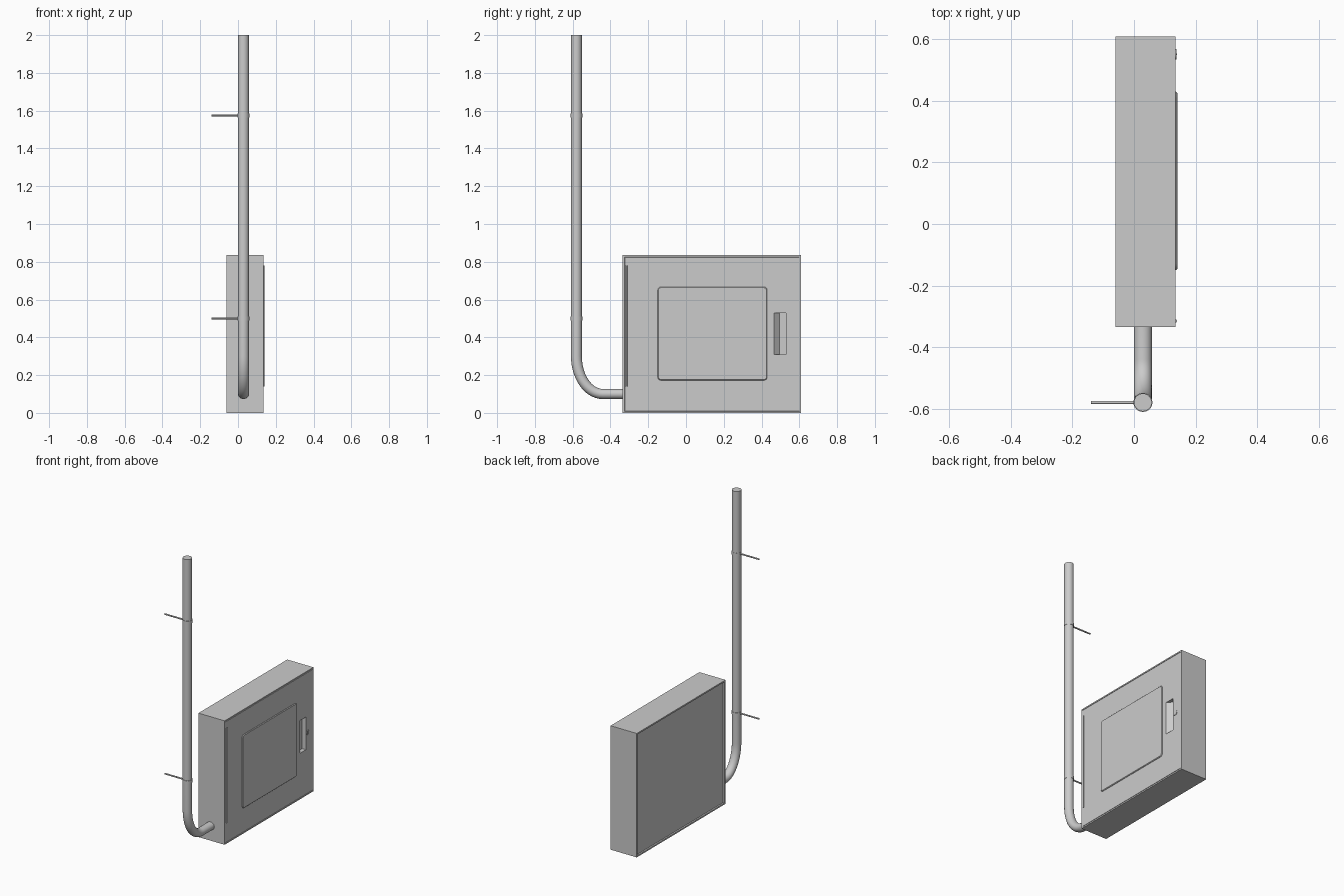
import bpy, bmesh, math
from mathutils import Vector

if "Cube" in bpy.data.objects:
    bpy.data.objects.remove(bpy.data.objects["Cube"])


def make(name, bm):
    bmesh.ops.recalc_face_normals(bm, faces=bm.faces)
    me = bpy.data.meshes.new(name)
    bm.to_mesh(me)
    bm.free()
    ob = bpy.data.objects.new(name, me)
    bpy.context.collection.objects.link(ob)
    return ob


def box_bm(lo, hi):
    bm = bmesh.new()
    bmesh.ops.create_cube(bm, size=1)
    for v in bm.verts:
        v.co = Vector([(l + h) / 2 + c * (h - l) for l, h, c in zip(lo, hi, v.co)])
    return bm


def apply_all(ob):
    bpy.ops.object.select_all(action='DESELECT')
    bpy.context.view_layer.objects.active = ob
    ob.select_set(True)
    for m in list(ob.modifiers):
        bpy.ops.object.modifier_apply(modifier=m.name)


def prism(name, outline, axis, lo, hi):
    """Extrude a closed 2D outline along the x or z axis."""
    bm = bmesh.new()
    put = (lambda a, b, c: (c, a, b)) if axis == 'x' else (lambda a, b, c: (a, b, c))
    f = bm.faces.new([bm.verts.new(put(a, b, lo)) for a, b in outline])
    top = bmesh.ops.extrude_face_region(bm, geom=[f])['geom']
    for v in top:
        if isinstance(v, bmesh.types.BMVert):
            v.co = v.co + Vector(put(0, 0, hi - lo))
    return make(name, bm)


def rounded_rect(a0, a1, b0, b1, r, n=4):
    pts = []
    for k, (a, b) in enumerate([(a1 - r, b1 - r), (a0 + r, b1 - r), (a0 + r, b0 + r), (a1 - r, b0 + r)]):
        for i in range(n + 1):
            t = math.pi / 2 * (k + i / n)
            pts.append((a + r * math.cos(t), b + r * math.sin(t)))
    return pts


def rod(name, a, b, r, n=16):
    a, b = Vector(a), Vector(b)
    bm = bmesh.new()
    bmesh.ops.create_cone(bm, cap_ends=True, segments=n, radius1=r, radius2=r, depth=(b - a).length)
    rot = (b - a).to_track_quat('Z', 'Y').to_matrix()
    for v in bm.verts:
        v.co = rot @ v.co + (a + b) / 2
    ob = make(name, bm)
    smooth(ob)
    return ob


def smooth(ob):
    bpy.ops.object.select_all(action='DESELECT')
    bpy.context.view_layer.objects.active = ob
    ob.select_set(True)
    bpy.ops.object.shade_smooth_by_angle(angle=math.radians(40))


# cabinet: door seam on the +x face, recessed back on the -x face
X0, X1 = -0.06, 0.135
bm = box_bm((X0, -0.335, 0), (X1, 0.61, 0.835))
bm.normal_update()
door = next(f for f in bm.faces if f.normal.x > 0.9)
back = next(f for f in bm.faces if f.normal.x < -0.9)
bmesh.ops.inset_region(bm, faces=[back], thickness=0.014)
bmesh.ops.inset_region(bm, faces=[back], thickness=0.0005, depth=-0.01)
bmesh.ops.inset_region(bm, faces=[door], thickness=0.012)
bmesh.ops.inset_region(bm, faces=[door], thickness=0.001, depth=-0.004)
bmesh.ops.inset_region(bm, faces=[door], thickness=0.002)
bmesh.ops.inset_region(bm, faces=[door], thickness=0.001, depth=0.004)
cabinet = make("cabinet", bm)

# finger pocket cut into the door: sloped floor, upright wall on the lock side
pocket = prism("pocket_cutter", [(0.15, 0.465), (X1, 0.465), (0.107, 0.495), (0.107, 0.53), (0.15, 0.53)],
               'z', 0.31, 0.53)
mod = cabinet.modifiers.new("pocket", 'BOOLEAN')
mod.operation = 'DIFFERENCE'
mod.object = pocket
mod.solver = 'EXACT'
apply_all(cabinet)
bpy.data.objects.remove(pocket)

# raised door panel with a chamfered edge
bm_panel = prism("door_panel", rounded_rect(-0.15, 0.43, 0.172, 0.667, 0.018), 'x', X1 - 0.004, X1 + 0.006)
bev = bm_panel.modifiers.new("edge", 'BEVEL')
bev.width = 0.004
bev.segments = 1
bev.limit_method = 'ANGLE'
bev.angle_limit = math.radians(50)
apply_all(bm_panel)

# hinge rod and lock
rod("hinge", (X1, -0.315, 0.14), (X1, -0.315, 0.78), 0.005, 12)
rod("lock", (X1 - 0.01, 0.552, 0.42), (X1 + 0.003, 0.552, 0.42), 0.017, 20)
make("lock_slot", box_bm((X1, 0.55, 0.41), (X1 + 0.005, 0.554, 0.43)))

# cable pipe with an elbow into the cabinet side
PX, PY = 0.029, -0.58
path = [(PY, 2.0, 1), (PY, 1.0, 1), (PY, 0.5, 1)]
for i in range(15):
    t = math.pi / 2 * i / 14
    path.append((-0.44 - 0.14 * math.cos(t), 0.30 - 0.20 * math.sin(t), 1 - 0.08 * i / 14))
path.append((-0.32, 0.10, 0.92))
bm = bmesh.new()
N, R = 24, 0.029
rings = []
for i, (y, z, s) in enumerate(path):
    a, b = path[max(i - 1, 0)], path[min(i + 1, len(path) - 1)]
    d = Vector((0, b[0] - a[0], b[1] - a[1])).normalized()
    side = Vector((1, 0, 0)).cross(d)
    rings.append([bm.verts.new(Vector((PX, y, z)) + Vector((R * math.cos(k * math.tau / N), 0, 0))
                  + side * (R * s * math.sin(k * math.tau / N))) for k in range(N)])
for p, q in zip(rings, rings[1:]):
    for k in range(N):
        bm.faces.new((p[k], p[(k + 1) % N], q[(k + 1) % N], q[k]))
bm.faces.new(rings[0])
bm.faces.new(rings[-1])
smooth(make("pipe", bm))

# wall brackets: clamp band and stud
for n, z in (("lower", 0.50), ("upper", 1.575)):
    rod(n + "_clamp", (PX, PY, z - 0.01), (PX, PY, z + 0.01), R + 0.002, 24)
    rod(n + "_stud", (-0.14, PY, z), (PX - R + 0.004, PY, z), 0.005, 12)
